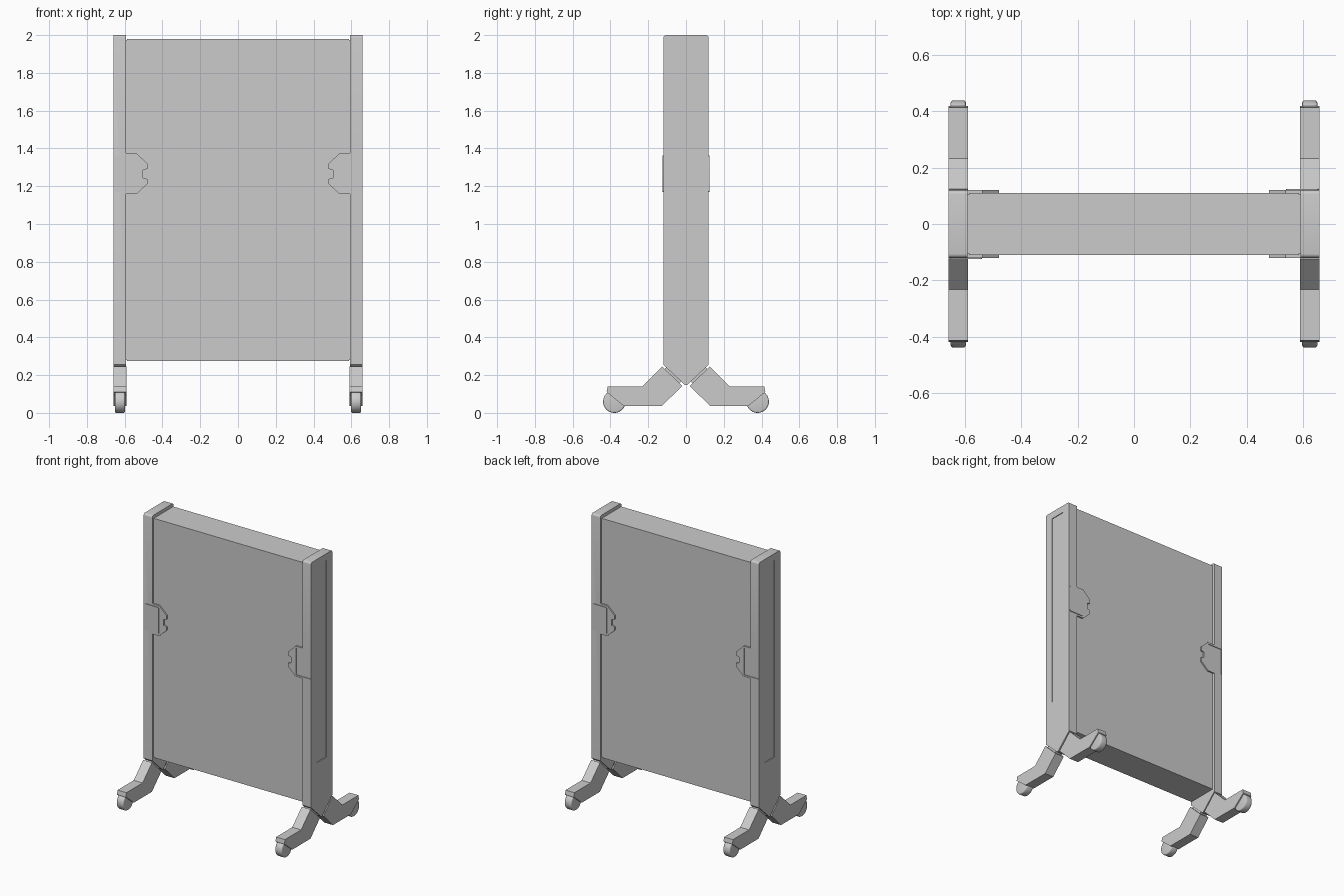
import bpy, bmesh, math
from mathutils import Matrix

if "Cube" in bpy.data.objects:
    bpy.data.objects.remove(bpy.data.objects["Cube"])


def prism(name, pts, lo, hi, axis):
    """Extrude a 2D outline along x (points are y,z) or y (points are x,z)."""
    bm = bmesh.new()
    place = (lambda p: (lo, p[0], p[1])) if axis == 'x' else (lambda p: (p[0], lo, p[1]))
    face = bm.faces.new([bm.verts.new(place(p)) for p in pts])
    res = bmesh.ops.extrude_face_region(bm, geom=[face])
    moved = [g for g in res['geom'] if isinstance(g, bmesh.types.BMVert)]
    bmesh.ops.translate(bm, verts=moved, vec=(hi - lo, 0, 0) if axis == 'x' else (0, hi - lo, 0))
    bmesh.ops.recalc_face_normals(bm, faces=bm.faces)
    me = bpy.data.meshes.new(name)
    bm.to_mesh(me)
    bm.free()
    ob = bpy.data.objects.new(name, me)
    bpy.context.collection.objects.link(ob)
    return ob


def box(name, x, y, z):
    return prism(name, [(x[0], z[0]), (x[1], z[0]), (x[1], z[1]), (x[0], z[1])], y[0], y[1], 'y')


def apply_mod(ob, kind, **props):
    mod = ob.modifiers.new(kind.title(), kind)
    for key, val in props.items():
        setattr(mod, key, val)
    bpy.context.view_layer.objects.active = ob
    bpy.ops.object.modifier_apply(modifier=mod.name)


def combine(ob, other, op):
    apply_mod(ob, 'BOOLEAN', operation=op, object=other, solver='EXACT')
    bpy.data.objects.remove(other)


def mirror_xy(ob):
    apply_mod(ob, 'MIRROR', use_axis=(True, True, False), use_mirror_merge=False)


def smooth(ob):
    bpy.ops.object.select_all(action='DESELECT')
    ob.select_set(True)
    bpy.context.view_layer.objects.active = ob
    bpy.ops.object.shade_smooth_by_angle(angle=math.radians(35))


# Screen panel and the narrower core that meets the posts
box('screen_panel', (-0.587, 0.587), (-0.11, 0.11), (0.275, 1.98))
box('panel_core', (-0.60, 0.60), (-0.104, 0.104), (0.28, 1.975))

# Upright post: rounded top corners, pointed foot
r = 0.014
arc = [(0.12 - r + r * math.cos(a), 2 - r + r * math.sin(a))
       for a in (math.pi / 2 * i / 4 for i in range(5))]
half = [(0.006, 0.148), (0.12, 0.255)] + arc
post = prism('right_post', half + [(-y, z) for y, z in reversed(half)], 0.592, 0.66, 'x')

# Long shallow channel in the outer face
combine(post, box('channel_cutter', (0.655, 0.70), (-0.055, 0.055), (0.55, 1.95)), 'DIFFERENCE')

# Notched latch plates on front and back, flush with the post
plate = [(0.62, 1.375), (0.538, 1.375), (0.48, 1.32), (0.48, 1.292), (0.502, 1.286),
         (0.502, 1.244), (0.48, 1.238), (0.48, 1.212), (0.538, 1.158), (0.62, 1.158)]
for y0, y1 in ((-0.12, -0.102), (0.102, 0.12)):
    combine(post, prism('plate', plate, y0, y1, 'y'), 'UNION')

# Latch socket on the front
combine(post, box('socket_cutter', (0.54, 0.654), (-0.15, -0.115), (1.17, 1.362)), 'DIFFERENCE')

# Raised latch pad on the back
pad = box('right_latch_pad', (0.54, 0.655), (0.112, 0.125), (1.17, 1.362))
bm = bmesh.new()
bm.from_mesh(pad.data)
edges = [e for e in bm.edges if abs(e.verts[0].co.y - e.verts[1].co.y) > 0.005]
bmesh.ops.bevel(bm, geom=edges, offset=0.008, segments=3, profile=0.5, affect='EDGES')
bm.to_mesh(pad.data)
bm.free()

# The left side is the right side turned half a revolution
for ob in (post, pad):
    smooth(ob)
    twin = ob.copy()
    twin.data = ob.data.copy()
    twin.name = ob.name.replace('right', 'left')
    twin.matrix_world = Matrix.Rotation(math.pi, 4, 'Z')
    bpy.context.collection.objects.link(twin)

# Four bent feet with diagonally cut toes
foot = prism('feet', [(0.02, 0.143), (0.125, 0.245), (0.232, 0.14), (0.414, 0.14),
                      (0.42, 0.11), (0.33, 0.037), (0.127, 0.037)], 0.59, 0.66, 'x')
mirror_xy(foot)

# Inset tongues joining feet to posts
tongue = prism('foot_tongues', [(0.02, 0.17), (0.10, 0.245), (0.12, 0.225), (0.04, 0.15)],
               0.598, 0.652, 'x')
mirror_xy(tongue)

# Caster wheels
circle = [(0.379 + 0.06 * math.cos(a), 0.06 + 0.06 * math.sin(a))
          for a in (2 * math.pi * i / 32 for i in range(32))]
wheel = prism('caster_wheels', circle, 0.598, 0.652, 'x')
apply_mod(wheel, 'BEVEL', width=0.008, segments=3, limit_method='ANGLE', angle_limit=math.radians(40))
mirror_xy(wheel)
smooth(wheel)
